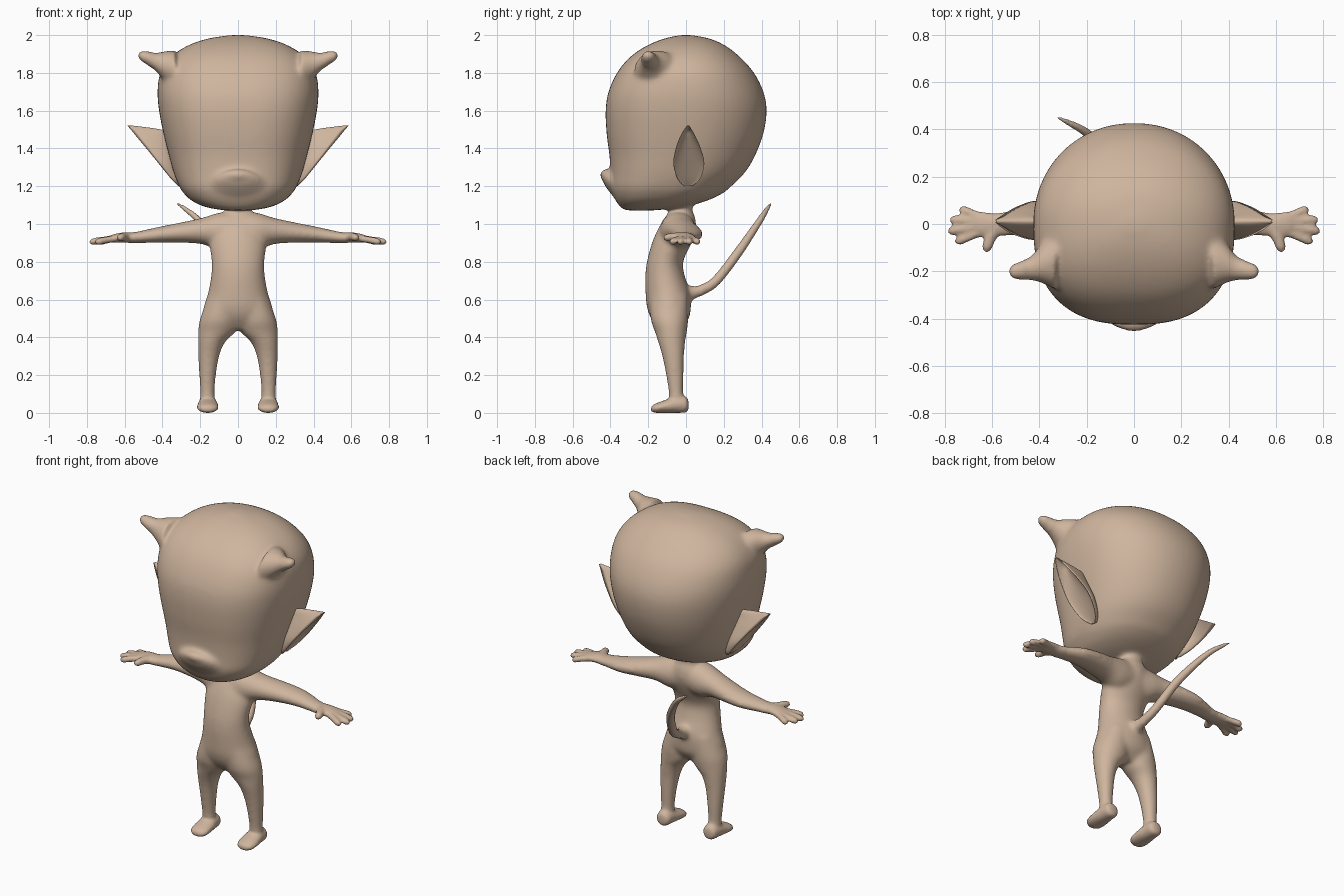
import bpy, bmesh, math
from mathutils import Vector

skin = bpy.data.materials.new("warm tan skin")
skin.diffuse_color = (0.62, 0.46, 0.34, 1)

X, Y, Z = Vector((1, 0, 0)), Vector((0, 1, 0)), Vector((0, 0, 1))
AXES = {'x': (Y, Z), 'y': (X, Z), 'z': (X, Y)}


def smooth_path(secs, sub=5):
    """Catmull-Rom interpolation through the section values."""
    out = []
    for i in range(len(secs) - 1):
        p0, p1, p2, p3 = (secs[max(i - 1, 0)], secs[i], secs[i + 1],
                          secs[min(i + 2, len(secs) - 1)])
        for k in range(sub):
            t = k / sub
            out.append([0.5 * (2 * b + (c - a) * t + (2 * a - 5 * b + 4 * c - d) * t * t
                               + (3 * b - a - 3 * c + d) * t ** 3)
                        for a, b, c, d in zip(p0, p1, p2, p3)])
    out.append(list(secs[-1]))
    return out


def loft(name, secs, axis=None, shape=None, n=40, mirror=1):
    """Closed skin over sections (x, y, z, radius_a, radius_b); axis None follows the path."""
    secs = smooth_path(secs)
    bm = bmesh.new()
    rings = []
    for i, (x, y, z, a, b) in enumerate(secs):
        c = Vector((x, y, z))
        if axis:
            u, v = AXES[axis]
        else:
            t = (Vector(secs[min(i + 1, len(secs) - 1)][:3]) - Vector(secs[max(i - 1, 0)][:3])).normalized()
            u = t.cross(Z).normalized()
            v = u.cross(t)
        ring = []
        for k in range(n):
            ang = 2 * math.pi * k / n
            p, q = math.cos(ang), math.sin(ang)
            if shape:
                p, q = shape(p, q)
            co = c + u * max(a, .002) * p + v * max(b, .002) * q
            co.x *= mirror
            ring.append(bm.verts.new(co))
        rings.append(ring)
    for r, s in zip(rings, rings[1:]):
        for k in range(n):
            bm.faces.new((r[k], r[(k + 1) % n], s[(k + 1) % n], s[k]))
    for r in (rings[0], rings[-1]):
        mid = bm.verts.new(sum((w.co for w in r), Vector()) / n)
        for k in range(n):
            bm.faces.new((r[k], r[(k + 1) % n], mid))
    bmesh.ops.recalc_face_normals(bm, faces=bm.faces)
    me = bpy.data.meshes.new(name)
    bm.to_mesh(me)
    bm.free()
    me.materials.append(skin)
    me.polygons.foreach_set("use_smooth", [True] * len(me.polygons))
    ob = bpy.data.objects.new(name, me)
    bpy.context.collection.objects.link(ob)
    return ob


parts = []


def add(*args, **kw):
    parts.append(loft(*args, **kw))


# Head: rows of height, front, back, half width
def head_shape(p, q):
    e = 2 / 2.6 if q < 0 else 2 / 2.1
    return (math.copysign(abs(p) ** e, p), math.copysign(abs(q) ** e, q))


head = [(1.072, -.32, -.17, .07), (1.088, -.345, -.02, .165), (1.12, -.37, .10, .24),
        (1.16, -.39, .19, .285), (1.20, -.40, .24, .312), (1.27, -.40, .31, .34),
        (1.36, -.405, .365, .365), (1.48, -.42, .41, .395), (1.60, -.425, .427, .418),
        (1.70, -.41, .41, .426), (1.80, -.365, .36, .412), (1.88, -.30, .29, .36),
        (1.94, -.215, .215, .275), (1.98, -.12, .13, .165), (2.0, -.03, .03, .04)]
add("head", [(0, (f + b) / 2, z, w, (b - f) / 2) for z, f, b, w in head], 'z', head_shape, n=64)
# Muzzle
add("muzzle", [(0, -.28, 1.20, .20, .09), (0, -.37, 1.215, .16, .08), (0, -.42, 1.24, .10, .05),
               (0, -.44, 1.255, .06, .028), (0, -.452, 1.26, .02, .01)], 'y')
# Torso with neck
torso = [(.44, -.14, -.03, .07), (.50, -.185, .015, .18), (.56, -.207, .026, .182),
         (.63, -.214, .024, .16), (.72, -.216, -.005, .143), (.80, -.207, -.015, .14),
         (.90, -.18, .03, .15), (.97, -.15, .053, .13), (1.03, -.115, .05, .10),
         (1.07, -.09, .035, .072), (1.14, -.09, .03, .07)]
add("torso", [(0, (f + b) / 2, z, w, (b - f) / 2) for z, f, b, w in torso], 'z')
# Tail
add("tail", [(0, -.06, .63, .05, .05), (0, .02, .635, .04, .04), (-.005, .08, .65, .029, .029),
             (-.025, .16, .70, .026, .026), (-.09, .28, .855, .025, .025),
             (-.20, .385, 1.01, .019, .019), (-.28, .43, 1.08, .013, .013),
             (-.325, .452, 1.11, .006, .006)], n=20)

for m in (1, -1):
    # Horns
    add("horn", [(.33, -.15, 1.81, .13, .11), (.39, -.165, 1.835, .085, .08),
                 (.43, -.185, 1.855, .055, .052), (.48, -.197, 1.878, .038, .036),
                 (.51, -.20, 1.888, .030, .026), (.528, -.20, 1.893, .012, .010)], 'x', mirror=m)
    # Arms running into the palms
    add("arm", [(0, -.045, .975, .09, .09), (.10, -.04, .962, .095, .098),
                (.19, -.025, .963, .085, .07), (.30, 0, .955, .08, .054),
                (.42, .015, .943, .07, .042), (.55, 0, .928, .05, .029), (.60, -.004, .929, .05, .027),
                (.65, -.002, .925, .055, .023), (.69, 0, .918, .045, .016)], 'x', mirror=m)
    # Fingers and thumb
    for x0, y0, x1, y1 in ((.65, .032, .735, .063), (.66, .012, .775, .018),
                           (.66, -.012, .783, -.031), (.65, -.035, .752, -.076)):
        dx, dy = x1 - x0, y1 - y0
        add("finger", [(x0, y0, .922, .018, .018), (x0 + dx * .5, y0 + dy * .5, .915, .018, .018),
                       (x0 + dx * .85, y0 + dy * .85, .907, .020, .018),
                       (x1, y1, .905, .012, .012), (x1 + dx * .05, y1 + dy * .05, .905, .003, .003)],
            n=16, mirror=m)
    add("thumb", [(.59, -.02, .93, .03, .025), (.61, -.065, .932, .024, .022),
                  (.622, -.10, .928, .021, .020), (.628, -.118, .926, .010, .010)], n=16, mirror=m)
    # Legs
    add("leg", [(.08, -.09, .62, .075, .10), (.097, -.088, .50, .104, .10),
                (.112, -.08, .43, .099, .085), (.14, -.076, .375, .072, .072),
                (.155, -.068, .30, .056, .058), (.161, -.059, .20, .045, .047),
                (.162, -.053, .10, .038, .038), (.16, -.05, .04, .038, .038)], 'z', mirror=m)
    # Feet
    add("foot", [(.160, .014, .04, .018, .020), (.160, 0, .044, .042, .042),
                 (.160, -.05, .045, .050, .045), (.160, -.10, .036, .056, .036),
                 (.160, -.15, .027, .056, .027), (.160, -.175, .022, .042, .020),
                 (.160, -.186, .020, .016, .010)], 'y', mirror=m)

# Fuse the parts into one smooth body
for ob in parts:
    ob.select_set(True)
bpy.context.view_layer.objects.active = parts[0]
bpy.ops.object.join()
body = bpy.context.view_layer.objects.active
body.name = "body"
rm = body.modifiers.new("fuse", 'REMESH')
rm.mode = 'VOXEL'
rm.voxel_size = 0.009
rm.use_smooth_shade = True
bpy.ops.object.modifier_apply(modifier="fuse")

# Soften the joins strongly, keeping hands, feet, tail and horn tips
soft = body.vertex_groups.new(name="soft_joins")
keep = []
for v in body.data.vertices:
    x, y, z = abs(v.co.x), v.co.y, v.co.z
    if z > 1.15:
        ok = x < .46 and y > -.41
    else:
        ok = x < .54 and z > .1 and y < .08
    if ok:
        keep.append(v.index)
soft.add(keep, 1.0, 'REPLACE')
for name, its, group in (("even", 4, ""), ("blend", 22, "soft_joins")):
    sm = body.modifiers.new(name, 'SMOOTH')
    sm.factor = 0.5
    sm.iterations = its
    sm.vertex_group = group
body.data.materials.clear()
body.data.materials.append(skin)


# Ears: leaf-shaped rim with a hollow outer side
def ear_shape(p, q):
    return (-.3 * p if p > 0 else p, q)


for m, side in ((1, "right"), (-1, "left")):
    loft(side + "_ear", [(.315, .012, 1.20, .03, .02), (.355, .015, 1.24, .06, .06),
                         (.42, .015, 1.32, .10, .082), (.485, .012, 1.40, .14, .066),
                         (.535, .010, 1.46, .17, .042), (.565, .010, 1.497, .17, .022),
                         (.587, .012, 1.522, .02, .005)], 'z', ear_shape, mirror=m)
